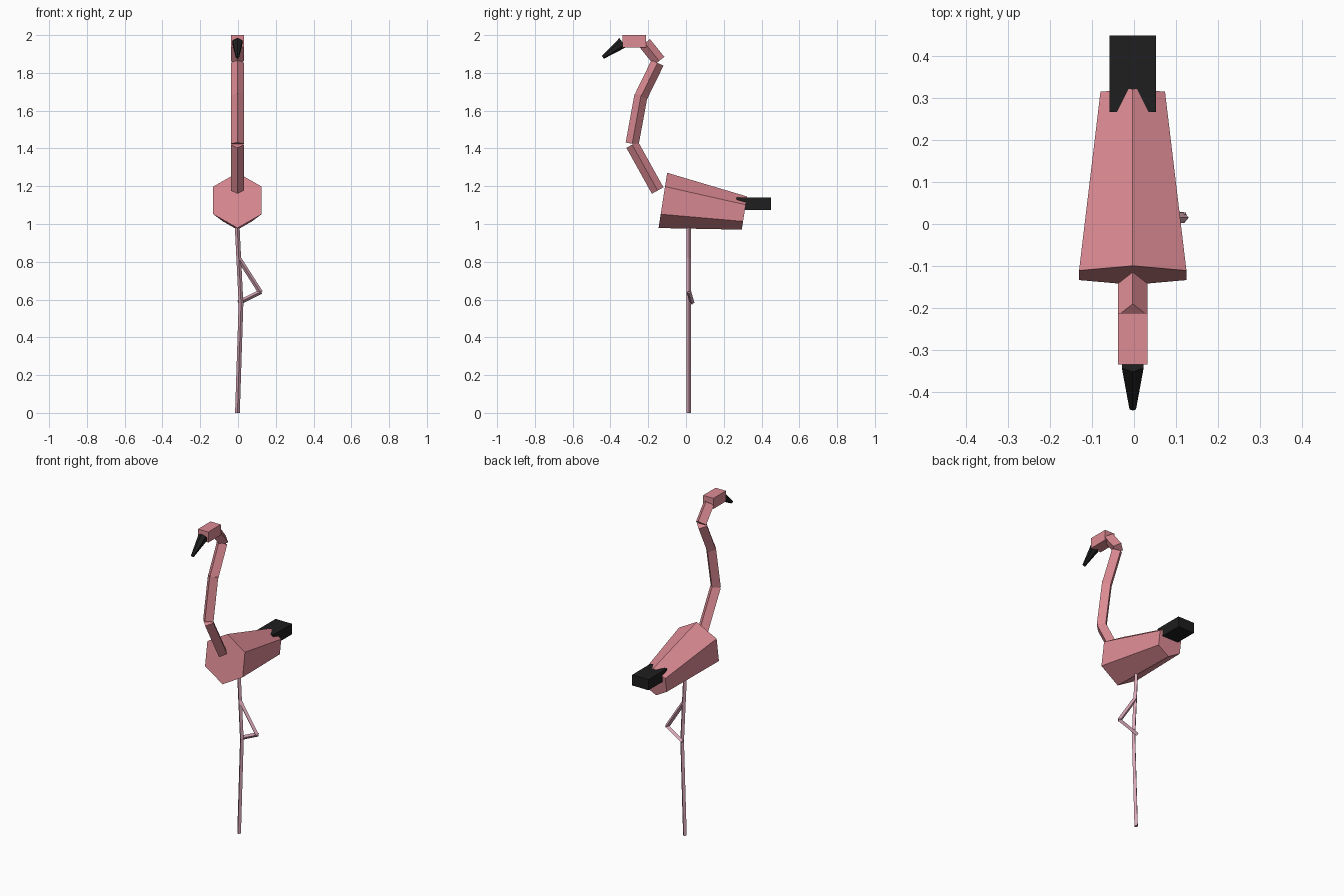
import bpy, math
from mathutils import Vector, Matrix

if "Cube" in bpy.data.objects:
    bpy.data.objects.remove(bpy.data.objects["Cube"])


def material(name, rgb):
    m = bpy.data.materials.new(name)
    m.diffuse_color = (*rgb, 1)
    m.use_nodes = True
    m.node_tree.nodes["Principled BSDF"].inputs["Base Color"].default_value = m.diffuse_color
    return m


PINK = material("coral pink", (0.72, 0.26, 0.295))
LEG = material("pale mauve pink", (0.68, 0.38, 0.46))
BLACK = material("black", (0.013, 0.013, 0.014))
CX = -0.003


def rod(name, a, b, r1, r2, sides, mat, side=(1, 0, 0), turn=0.0):
    """Tapered prism from a to b; first corner is perpendicular to 'side'."""
    a, b = Vector(a), Vector(b)
    d = (b - a).normalized()
    v = d.cross(Vector(side)).normalized()
    u = v.cross(d)
    verts = []
    for p, r in ((a, r1), (b, r2)):
        for i in range(sides):
            t = 2 * math.pi * i / sides + turn
            verts.append(p + r * (math.cos(t) * v + math.sin(t) * u))
    n = sides
    faces = [(i, (i + 1) % n, n + (i + 1) % n, n + i) for i in range(n)]
    faces += [tuple(reversed(range(n))), tuple(range(n, 2 * n))]
    me = bpy.data.meshes.new(name)
    me.from_pydata(verts, [], faces)
    import bmesh
    bm = bmesh.new()
    bm.from_mesh(me)
    bmesh.ops.recalc_face_normals(bm, faces=bm.faces)
    bm.to_mesh(me)
    bm.free()
    me.materials.append(mat)
    ob = bpy.data.objects.new(name, me)
    bpy.context.collection.objects.link(ob)
    return ob


def box(name, lo, hi, mat):
    lo, hi = Vector(lo), Vector(hi)
    bpy.ops.mesh.primitive_cube_add(size=1)
    ob = bpy.context.object
    ob.name = name
    ob.data.transform(Matrix.Translation((lo + hi) / 2) @ Matrix.Diagonal((*(hi - lo), 1)))
    ob.data.materials.append(mat)


# Body: tapered hexagonal prism, tilted down to the rear
rod("body", (CX, -0.1225, 1.125), (CX, 0.309, 1.058), 0.148, 0.089, 6, PINK)

# Tail feathers
box("tail", (-0.059, 0.268, 1.075), (0.053, 0.45, 1.14), BLACK)

# Neck: chain of separate diamond-section prisms
neck = [((-0.150, 1.177), (-0.285, 1.42)),
        ((-0.285, 1.425), (-0.238, 1.683)),
        ((-0.238, 1.675), (-0.151, 1.853)),
        ((-0.142, 1.863), (-0.218, 1.957))]
for i, (a, b) in enumerate(neck):
    rod(f"neck_{i + 1}", (CX, *a), (CX, *b), 0.035, 0.035, 4, PINK)

# Head and beak
box("head", (-0.038, -0.335, 1.935), (0.032, -0.213, 2.0), PINK)
rod("beak", (CX, -0.335, 1.96), (CX, -0.44, 1.882), 0.03, 0.009, 6, BLACK)

# Standing leg
R = 0.0125
rod("standing_thigh", (-0.006, 0.015, 1.02), (0.016, 0.015, 0.575), R, R, 4, LEG)
rod("standing_shin", (0.016, 0.015, 0.585), (-0.003, 0.015, 0.0), R, R, 4, LEG)

# Raised, folded leg
rod("raised_thigh", (0.003, 0.015, 0.82), (0.12, 0.015, 0.637), R, R, 4, LEG, (0, 1, 0))
rod("raised_shin", (0.122, 0.015, 0.642), (0.002, 0.032, 0.583), R, R, 4, LEG, (0, 1, 0))
